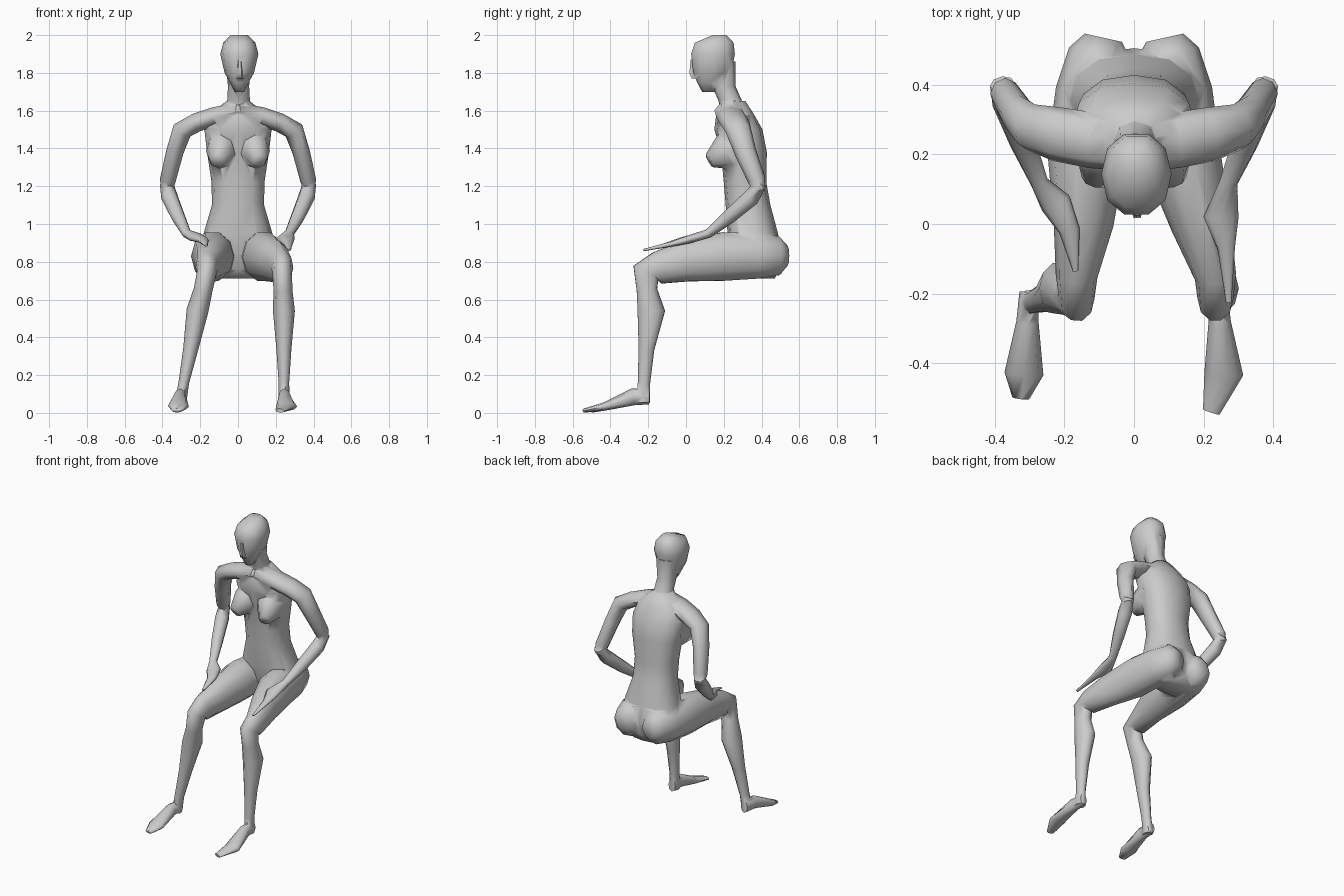
import bpy, bmesh
from math import sin, cos, pi
from mathutils import Vector


def loft(name, secs, ref, n=8, tangent=None, power=1.0):
    """Skin elliptical rings (x, y, z, half width along ref, half depth)."""
    bm = bmesh.new()
    pts = [Vector(s[:3]) for s in secs]
    rings = []
    for i, s in enumerate(secs):
        a, b = pts[max(i - 1, 0)], pts[min(i + 1, len(pts) - 1)]
        t = Vector(tangent) if tangent else (b - a).normalized()
        u = Vector(ref)
        u = (u - t * u.dot(t)).normalized()
        v = t.cross(u)
        ring = []
        for k in range(n):
            c, d = cos(2 * pi * k / n), sin(2 * pi * k / n)
            c = abs(c) ** power * (1 if c > 0 else -1)
            d = abs(d) ** power * (1 if d > 0 else -1)
            ring.append(bm.verts.new(pts[i] + u * c * s[3] + v * d * s[4]))
        rings.append(ring)
    for r, q in zip(rings, rings[1:]):
        for k in range(n):
            bm.faces.new((r[k], r[(k + 1) % n], q[(k + 1) % n], q[k]))
    bm.faces.new(rings[0][::-1])
    bm.faces.new(rings[-1])
    bmesh.ops.recalc_face_normals(bm, faces=bm.faces)
    me = bpy.data.meshes.new(name)
    bm.to_mesh(me)
    bm.free()
    ob = bpy.data.objects.new(name, me)
    bpy.context.collection.objects.link(ob)
    return ob


def stack(name, rows, x=0.0, n=10, power=1.0):
    """Horizontal rings given as (z, front y, back y, half width)."""
    secs = [(x, (f + b) / 2, z, w, (b - f) / 2) for z, f, b, w in rows]
    return loft(name, secs, (1, 0, 0), n, (0, 0, 1), power)


# Torso
body = stack("body", [
    (0.712, .30, .47, .13), (0.76, .27, .495, .18), (0.84, .24, .505, .205),
    (0.95, .22, .487, .182), (1.10, .21, .447, .138), (1.22, .20, .425, .14),
    (1.38, .185, .428, .164), (1.50, .15, .405, .178), (1.58, .16, .36, .15),
    (1.65, .187, .315, .062)], n=12, power=0.85)
parts = []

# Neck, head and nose
parts.append(stack("neck", [
    (1.57, .185, .335, .085), (1.655, .172, .295, .06), (1.73, .135, .262, .056),
    (1.86, .12, .261, .07)], x=.003, n=8, power=.85))
parts.append(stack("head", [
    (1.698, .085, .15, .024), (1.75, .055, .20, .05), (1.80, .034, .245, .078),
    (1.90, .022, .264, .101), (1.96, .042, .257, .085), (2.0, .14, .215, .045)],
    x=.007, power=.9))
parts.append(stack("nose", [
    (1.77, .025, .10, .024), (1.80, .012, .10, .02), (1.87, .019, .10, .012)],
    x=.009, n=6))

for s in (-1, 1):
    left = s < 0
    side = "left" if left else "right"

    # Breast
    parts.append(loft(side + "_breast", [
        (s * .08, .28, 1.40, .088, .125), (s * .092, .20, 1.378, .078, .095),
        (s * .113, .125, 1.335, .038, .04)], (1, 0, 0)))

    # Shoulder and upper arm
    parts.append(loft(side + "_upper_arm", [
        (s * -.02, .225, 1.603, .075, .042), (s * .12, .24, 1.57, .08, .05),
        (s * .22, .258, 1.537, .078, .05), (s * .296, .278, 1.495, .068, .054),
        (s * .335, .315, 1.38, .058, .046), (s * .372, .375, 1.23, .047, .042),
        (s * .378, .39, 1.175, .03, .03)], (0, 1, 0)))

    # Forearm and hand
    hand = ([(-.225, .06, .93, .045, .022), (-.185, -.02, .915, .03, .016),
             (-.168, -.135, .885, .008, .006)] if left else
            [(.25, .02, .92, .05, .022), (.265, -.07, .895, .025, .014),
             (.272, -.225, .862, .008, .006)])
    parts.append(loft(side + "_forearm", [
        (s * .378, .40, 1.215, .036, .03), (s * .362, .345, 1.14, .045, .045),
        (s * .318, .23, 1.04, .038, .038),
        (s * .272, .12, .95, .026, .024)] + hand, (1, 0, 0)))

    # Leg: buttock, thigh, bent knee, calf and ankle in one sweep
    kx = .165 if left else .234
    mx = .145 if left else .192
    xs = (.185, .215, .25, .287, .303) if left else \
         (.238, .243, .243, .243, .243)
    rows = [(.65, -.264, -.150, .05), (.54, -.260, -.108, .058),
            (.34, -.253, -.165, .04), (.16, -.257, -.188, .028),
            (.055, -.262, -.19, .03)]
    parts.append(loft(side + "_leg", [
        (s * .088, .535, .832, .055, .055), (s * .098, .49, .832, .09, .108),
        (s * .118, .38, .83, .107, .125), (s * .136, .20, .828, .113, .135),
        (s * mx, .0, .803, .086, .113), (s * kx, -.15, .768, .06, .09),
        (s * kx, -.212, .747, .052, .076)] + [
        (s * x, (f + b) / 2, z, w, (b - f) / 2)
        for x, (z, f, b, w) in zip(xs, rows)], (1, 0, 0), 10))

    # Foot
    fx = (.303, .306, .316, .325) if left else (.243, .246, .258, .222)
    tip = -.50 if left else -.54
    parts.append(loft(side + "_foot", [
        (s * fx[0], -.195, .085, .026, .04), (s * fx[1], -.28, .085, .032, .045),
        (s * fx[2], -.43, .034, .056, .022), (s * fx[3], tip, .012, .025, .011)],
        (1, 0, 0)))

# Merge all the parts into one skin
for p in parts:
    m = body.modifiers.new("join_" + p.name, 'BOOLEAN')
    m.operation = 'UNION'
    m.solver = 'EXACT'
    m.object = p
bpy.context.view_layer.update()
dg = bpy.context.evaluated_depsgraph_get()
skin = bpy.data.meshes.new_from_object(body.evaluated_get(dg))
body.modifiers.clear()
body.data = skin
for p in parts:
    bpy.data.objects.remove(p)
body.name = "seated_figure"
bpy.context.view_layer.objects.active = body
body.select_set(True)
bpy.ops.object.shade_smooth_by_angle(angle=1.3)
